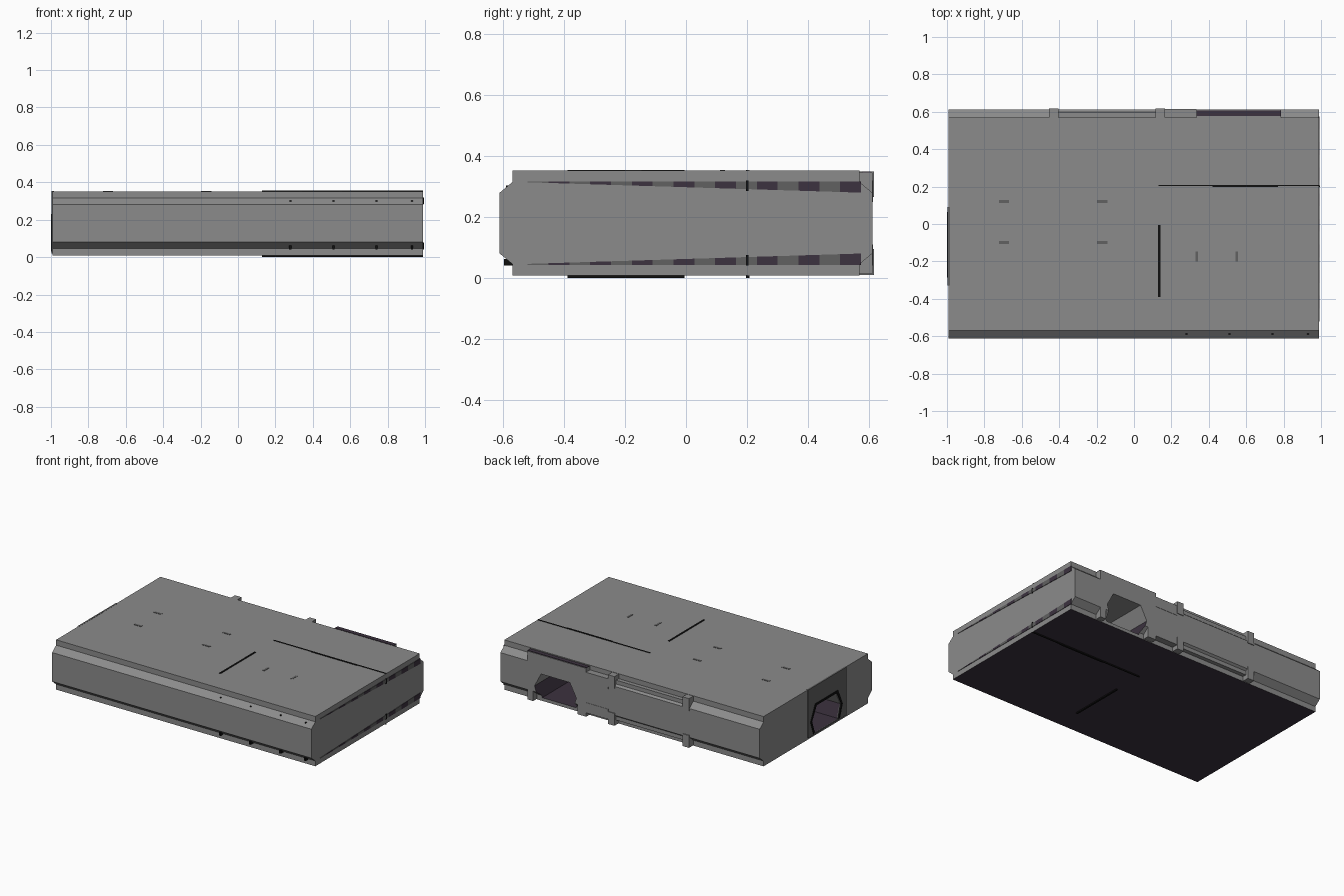
import bpy
import bmesh
from mathutils import Vector

cube = bpy.data.objects.get("Cube")
if cube:
    bpy.data.objects.remove(cube)


def material(name, r, g, b):
    m = bpy.data.materials.new(name)
    m.use_nodes = True
    m.diffuse_color = (r, g, b, 1)
    m.node_tree.nodes["Principled BSDF"].inputs["Base Color"].default_value = (r, g, b, 1)
    return m


GREY = material("hull grey", .26, .26, .26)
SHADE = material("panel dark grey", .12, .12, .12)
PURPLE = material("floor dark purple", .045, .032, .05)
BLACK = material("trim black", .005, .005, .005)


def prism(name, points, depth, *mats):
    """Extrude a polygon of 3D points along a vector."""
    bm = bmesh.new()
    face = bm.faces.new([bm.verts.new(p) for p in points])
    ext = bmesh.ops.extrude_face_region(bm, geom=[face])
    new = [v for v in ext["geom"] if isinstance(v, bmesh.types.BMVert)]
    bmesh.ops.translate(bm, verts=new, vec=Vector(depth))
    bmesh.ops.recalc_face_normals(bm, faces=bm.faces)
    mesh = bpy.data.meshes.new(name)
    bm.to_mesh(mesh)
    bm.free()
    for m in mats:
        mesh.materials.append(m)
    ob = bpy.data.objects.new(name, mesh)
    bpy.context.collection.objects.link(ob)
    return ob


def box(name, x, y, z, mat):
    pts = [(x[0], y[0], z[0]), (x[1], y[0], z[0]), (x[1], y[1], z[0]), (x[0], y[1], z[0])]
    return prism(name, pts, (0, 0, z[1] - z[0]), mat)


def cut(ob, cutter):
    mod = ob.modifiers.new("doorway", "BOOLEAN")
    mod.operation = "DIFFERENCE"
    mod.solver = "EXACT"
    mod.object = cutter
    bpy.context.view_layer.objects.active = ob
    bpy.ops.object.modifier_apply(modifier=mod.name)


def hexagon(grow=0):
    """Doorway outline: sideways offset and height."""
    right = [(.13 + grow, .03), (.16 + grow, .12), (.11 + grow, .215 + grow)]
    return right + [(-u, z) for u, z in reversed(right)]


# Hull: chamfered profile drawn out along x
LOW, HIGH, MID = .008, .352, .18
side = [(.57, LOW), (.57, .045), (.612, .08), (.612, .28), (.57, .315), (.57, HIGH)]
profile = side + [(-y, z) for y, z in reversed(side)]
hull = prism("hull", [(-.992, y, z) for y, z in profile], (1.982, 0, 0), GREY, PURPLE)

# Doorways through the back and the right end
back_cut = prism("back_door_cutter", [(.57 + u, .25, z) for u, z in hexagon()], (0, .5, 0))
end_cut = prism("end_door_cutter", [(-1.1, u - .11, z) for u, z in hexagon()], (.45, 0, 0))
for c in (back_cut, end_cut):
    c.hide_render = True
    c.hide_viewport = False
    cut(hull, c)
end_panel = box("end_door_panel", (-.997, -.985), (-.33, .09), (.02, .353), SHADE)
end_frame = prism("end_door_frame", [(-1, u - .11, z) for u, z in hexagon(.015)], (.012, 0, 0), BLACK)
for ob in (end_panel, end_frame):
    cut(ob, end_cut)
for c in (back_cut, end_cut):
    bpy.data.objects.remove(c)

# Underside and doorway floors are purple
for p in hull.data.polygons:
    under = p.normal.z < -.9 and p.center.z < .02
    floor = p.normal.z > .2 and p.center.z < .15 and abs(p.center.y) < .6
    p.material_index = 1 if under or floor else 0

# Hood over the back door
box("door_hood", (.335, .785), (.55, .612), (.27, .346), GREY)
box("door_hood_top", (.335, .785), (.578, .608), (.345, .35), PURPLE)
box("door_sill", (.335, .40), (.55, .612), (.012, .09), GREY)
box("door_sill", (.74, .785), (.55, .612), (.012, .09), GREY)

# Brackets and service boxes on the back chamfers, mirrored top to bottom
for flip in (False, True):
    def span(a, b):
        return (2 * MID - b, 2 * MID - a) if flip else (a, b)
    for x in (-.43, .14):
        box("back_bracket", (x - .025, x + .025), (.55, .617), span(.265, .35), GREY)
    box("short_service_box", (.165, .335), (.55, .614), span(.25, .32), GREY)
    box("long_service_box", (-.405, .115), (.55, .598), span(.27, .318), GREY)

    # Tapered striped bands on the left end
    count, start, end = 16, -.52, .575
    step = (end - start) / count

    def edge(y):
        return .314 - .034 * (y - start) / (end - start)

    def flipped(z):
        return 2 * MID - z if flip else z
    for i in range(count):
        a, b = start + i * step, start + (i + 1) * step
        pts = [(.987, a, flipped(edge(a))), (.987, b, flipped(edge(b))),
               (.987, b, flipped(.317)), (.987, a, flipped(.317))]
        prism("end_band", pts, (.006, 0, 0), PURPLE if i % 2 else SHADE)
    box("end_seam", (.985, .995), (.197, .205), span(.285, .32), BLACK)

# Wall seams on roof and underside
for z in ((.347, .355), (0, .012)):
    box("short_seam", (.129, .141), (-.39, -.005), z, BLACK)
    box("long_seam", (.13, .99), (.202, .209), z, BLACK)
    box("long_seam_middle", (.42, .77), (.197, .207), z, BLACK)

# Roof vents
for x in (-.695, -.17):
    for y in (.12, -.1):
        box("roof_vent", (x - .028, x + .028), (y - .008, y + .008), (.348, .354), SHADE)
for x in (.335, .55):
    box("roof_vent", (x - .007, x + .007), (-.2, -.147), (.348, .354), SHADE)

# Small clips along the front chamfers
for x in (.28, .51, .74, .93):
    box("front_clip", (x - .006, x + .006), (-.598, -.56), (.04, .062), BLACK)
    box("front_clip", (x - .005, x + .005), (-.592, -.56), (.293, .303), BLACK)
